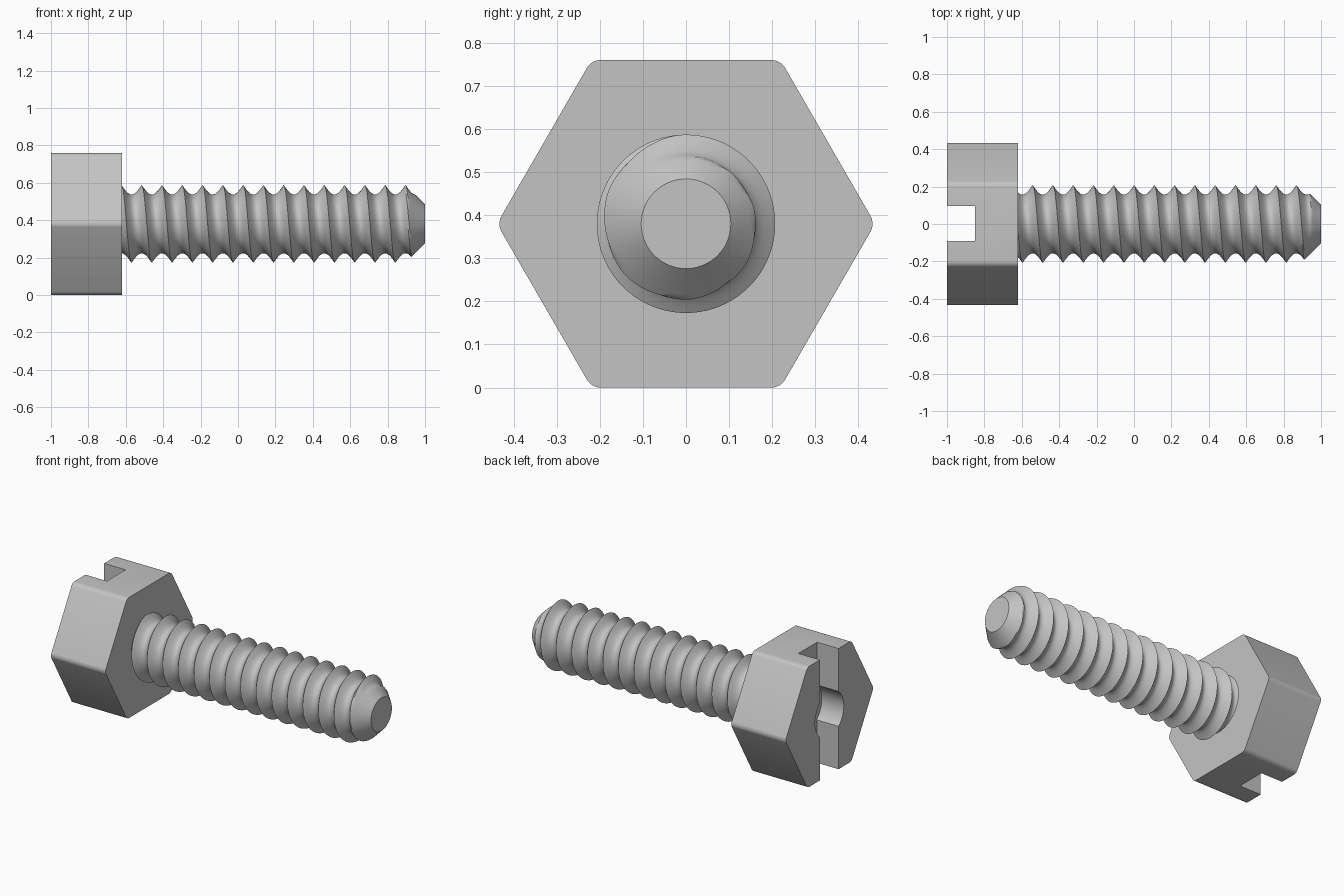
import bpy, bmesh
from math import pi, sin, cos, sqrt
from mathutils import Matrix

cube = bpy.data.objects.get("Cube")
if cube:
    bpy.data.objects.remove(cube, do_unlink=True)

AXIS_Z = 0.38                      # height of the bolt's axis
HEAD_X = (-1.0, -0.62)             # outer and inner face of the head
SLOT_DEPTH = 0.15

steel = bpy.data.materials.new("steel_grey")
steel.use_nodes = True
COLOUR = (0.55, 0.55, 0.55, 1)
steel.diffuse_color = COLOUR
steel.node_tree.nodes["Principled BSDF"].inputs["Base Color"].default_value = COLOUR


def finish(bm, name):
    bmesh.ops.recalc_face_normals(bm, faces=bm.faces)
    mesh = bpy.data.meshes.new(name)
    bm.to_mesh(mesh)
    bm.free()
    mesh.materials.append(steel)
    obj = bpy.data.objects.new(name, mesh)
    bpy.context.collection.objects.link(obj)
    return obj


def select(obj):
    bpy.ops.object.select_all(action='DESELECT')
    obj.select_set(True)
    bpy.context.view_layer.objects.active = obj


def prism(name, sides, radius, x0, x1, rounding=0):
    """Prism lying along x on the bolt axis, one corner pointing to the side."""
    bm = bmesh.new()
    ends = []
    for x in (x0, x1):
        ends.append([bm.verts.new((x, radius * cos(2 * pi * i / sides),
                                   AXIS_Z + radius * sin(2 * pi * i / sides)))
                     for i in range(sides)])
        bm.faces.new(ends[-1])
    long_edges = []
    for i in range(sides):
        j = (i + 1) % sides
        bm.faces.new((ends[0][i], ends[0][j], ends[1][j], ends[1][i]))
        long_edges.append(bm.edges.get((ends[0][i], ends[1][i])))
    if rounding:
        bmesh.ops.bevel(bm, geom=long_edges, offset=rounding, segments=5,
                        profile=0.5, affect='EDGES')
    return finish(bm, name)


def box(name, size, centre):
    bm = bmesh.new()
    bmesh.ops.create_cube(bm, size=1, matrix=Matrix.Translation(centre)
                          @ Matrix.Diagonal((*size, 1)))
    return finish(bm, name)


def cut(obj, cutter):
    mod = obj.modifiers.new("cut", 'BOOLEAN')
    mod.operation = 'DIFFERENCE'
    mod.solver = 'EXACT'
    mod.object = cutter
    select(obj)
    bpy.ops.object.modifier_apply(modifier=mod.name)
    bpy.data.objects.remove(cutter, do_unlink=True)


# Hexagonal head with a driver slot and a round recess
head = prism("hex_head", 6, AXIS_Z * 2 / sqrt(3), *HEAD_X, rounding=0.02)
cut(head, box("slot_cutter", (2 * SLOT_DEPTH, 0.186, 1), (HEAD_X[0], 0.002, AXIS_Z)))
cut(head, prism("recess_cutter", 48, 0.143, HEAD_X[0] - 0.1, HEAD_X[0] + SLOT_DEPTH + 0.004))

# Threaded shank: a helical grid whose rows follow the thread
PITCH, CREST, ROOT = 0.1085, 0.207, 0.157
TIP_RADIUS, START, END = 0.104, -0.64, 1.0
AROUND, PER_TURN, TURNS = 72, 14, 18
FIRST_CREST = -0.515 - 2 * PITCH


def thread_point(row, col):
    turn = col / AROUND
    x = FIRST_CREST + PITCH * (row / PER_TURN + turn)
    x = min(max(x, START), END)
    phase = (row % PER_TURN) / PER_TURN
    u = min(phase, 1 - phase) * 2
    r = CREST - (CREST - ROOT) * sin(u * pi / 2)
    if x == START:
        r = ROOT
    r = min(r, TIP_RADIUS + END - x)          # chamfered tip
    a = 2 * pi * turn
    return (x, -r * sin(a), AXIS_Z + r * cos(a))


bm = bmesh.new()
rows = range(-PER_TURN, PER_TURN * TURNS + 1)
grid = {(r, c): bm.verts.new(thread_point(r, c)) for r in rows for c in range(AROUND + 1)}
for r in rows[:-1]:
    for c in range(AROUND):
        if len({tuple(grid[k].co) for k in ((r, c), (r, c + 1), (r + 1, c + 1), (r + 1, c))}) > 2:
            bm.faces.new((grid[r, c], grid[r, c + 1], grid[r + 1, c + 1], grid[r + 1, c]))
# Flat end of the tip
bm.faces.new([bm.verts.new((END, -TIP_RADIUS * sin(2 * pi * c / AROUND),
                            AXIS_Z + TIP_RADIUS * cos(2 * pi * c / AROUND)))
              for c in range(AROUND)])
bmesh.ops.remove_doubles(bm, verts=bm.verts, dist=0.0005)
bmesh.ops.delete(bm, geom=[v for v in bm.verts if not v.link_faces], context='VERTS')
shank = finish(bm, "threaded_shank")

for obj in (head, shank):
    select(obj)
    bpy.ops.object.shade_smooth_by_angle(angle=pi / 6)
